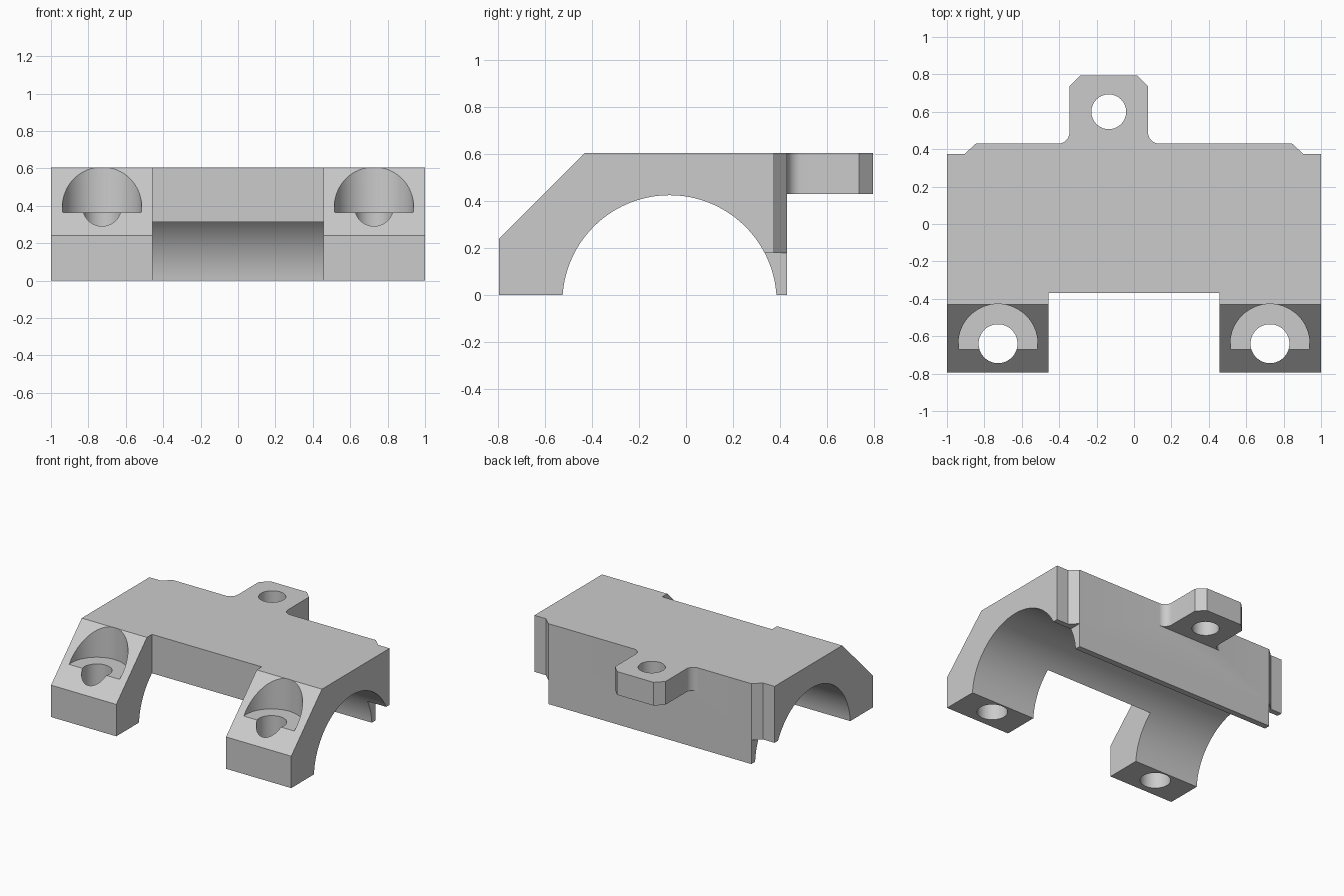
import bpy
import bmesh
from math import sin, cos, pi, asin, radians
from mathutils import Vector

if "Cube" in bpy.data.objects:
    bpy.data.objects.remove(bpy.data.objects["Cube"], do_unlink=True)

grey = bpy.data.materials.new("light grey")
grey.use_nodes = True
COLOUR = (0.6, 0.6, 0.6, 1)
grey.diffuse_color = COLOUR
grey.node_tree.nodes["Principled BSDF"].inputs["Base Color"].default_value = COLOUR


def arc(cx, cy, r, start, end, n):
    """Points along a circular arc, both ends included."""
    return [(cx + r * cos(start + (end - start) * i / n),
             cy + r * sin(start + (end - start) * i / n)) for i in range(n + 1)]


def prism(name, outline, low, high, axis="z"):
    """Extrude an outline: xy points along z, or yz points along x."""
    def place(p, d):
        return Vector((p[0], p[1], d)) if axis == "z" else Vector((d, p[0], p[1]))
    bm = bmesh.new()
    face = bm.faces.new([bm.verts.new(place(p, low)) for p in outline])
    extruded = bmesh.ops.extrude_face_region(bm, geom=[face])["geom"]
    shift = place((0, 0), high - low)
    bmesh.ops.translate(bm, vec=shift,
                        verts=[v for v in extruded if isinstance(v, bmesh.types.BMVert)])
    bmesh.ops.recalc_face_normals(bm, faces=bm.faces)
    mesh = bpy.data.meshes.new(name)
    bm.to_mesh(mesh)
    bm.free()
    mesh.materials.append(grey)
    obj = bpy.data.objects.new(name, mesh)
    bpy.context.collection.objects.link(obj)
    return obj


def box(name, x0, x1, y0, y1, z0, z1):
    return prism(name, [(x0, y0), (x1, y0), (x1, y1), (x0, y1)], z0, z1)


def cylinder(name, x, y, r, z0, z1):
    return prism(name, arc(x, y, r, 0, 2 * pi, 64)[:-1], z0, z1)


def combine(target, tool, operation):
    """Apply a boolean and discard the tool object."""
    tool.hide_render = True
    mod = target.modifiers.new(operation, "BOOLEAN")
    mod.operation, mod.solver, mod.object = operation, "EXACT", tool
    bpy.ops.object.select_all(action="DESELECT")
    bpy.context.view_layer.objects.active = target
    target.select_set(True)
    bpy.ops.object.modifier_apply(modifier=mod.name)
    bpy.data.objects.remove(tool, do_unlink=True)


TOP, BACK, FRONT = 0.605, 0.43, -0.795

# Clamp body: sloped front, flat back and a round saddle underneath
saddle_y, saddle_z, saddle_r = -0.07, -0.031, 0.456
dip = asin(-saddle_z / saddle_r)
saddle = arc(saddle_y, saddle_z, saddle_r, dip, pi - dip, 64)
profile = [(FRONT, 0), (FRONT, 0.24), (-0.43, TOP), (BACK, TOP), (BACK, 0)] + saddle
body = prism("clamp_body", profile, -1, 1, axis="x")

# Rear tab with chamfered corners and filleted roots
tab_x, half, fillet, chamfer = -0.135, 0.21, 0.06, 0.058
tab_end = 0.795
right = [(half + fillet, 0.3)]
right += arc(half + fillet, BACK + fillet, fillet, -pi / 2, -pi, 10)
right += [(half, tab_end - chamfer), (half - chamfer, tab_end)]
left = [(-x, y) for x, y in reversed(right)]
tab = prism("rear_tab", [(tab_x + x, y) for x, y in right + left], 0.43, TOP)
combine(body, tab, "UNION")
combine(body, cylinder("tab_hole", tab_x, 0.6, 0.093, 0.3, 0.8), "DIFFERENCE")

# Gap between the two front legs
combine(body, box("leg_gap", -0.457, 0.457, -1, -0.37, -0.1, 0.8), "DIFFERENCE")

for side in (-1, 1):
    # Rear corner notch and the shortened lower edge below it
    notch = [(0.845, BACK), (0.905, 0.375), (1.1, 0.375), (1.1, 0.5), (0.845, 0.5)]
    combine(body, prism("corner_notch", [(side * x, y) for x, y in notch], 0.1, 0.8),
            "DIFFERENCE")
    x0, x1 = sorted((side * 0.845, side * 1.1))
    combine(body, box("lower_notch", x0, x1, 0.2, 0.5, -0.1, 0.18), "DIFFERENCE")
    # Screw seat and through hole in each leg
    combine(body, cylinder("screw_seat", side * 0.727, -0.64, 0.212, 0.365, 0.8), "DIFFERENCE")
    combine(body, cylinder("screw_hole", side * 0.727, -0.64, 0.104, -0.1, 0.8), "DIFFERENCE")

# Merge coplanar pieces and shade the round surfaces smoothly
bm = bmesh.new()
bm.from_mesh(body.data)
bmesh.ops.remove_doubles(bm, verts=bm.verts, dist=0.0002)
bmesh.ops.dissolve_limit(bm, angle_limit=radians(0.5), verts=bm.verts, edges=bm.edges)
bmesh.ops.recalc_face_normals(bm, faces=bm.faces)
bm.to_mesh(body.data)
bm.free()
body.select_set(True)
bpy.context.view_layer.objects.active = body
bpy.ops.object.shade_smooth_by_angle(angle=radians(30))
